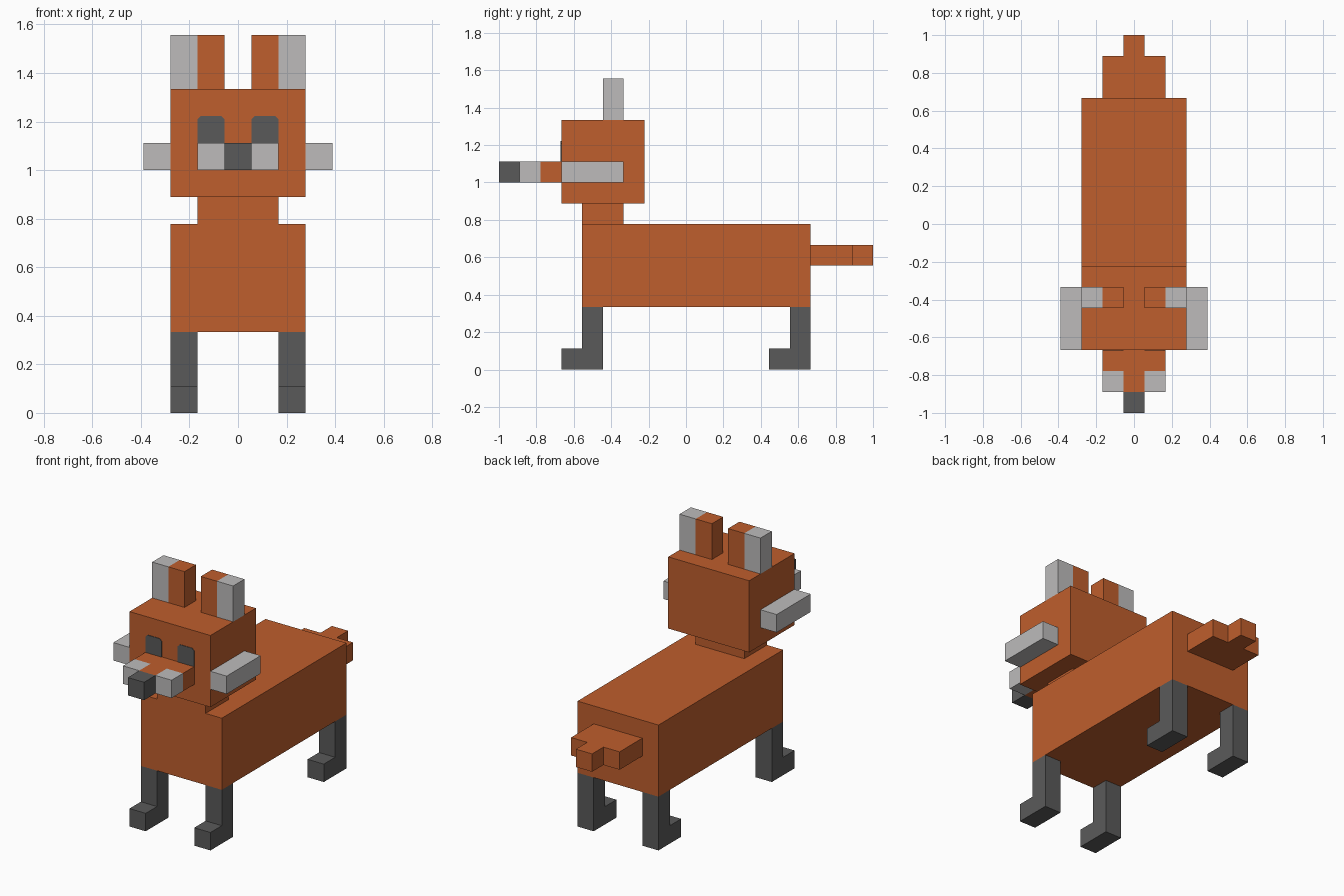
import bpy, bmesh
from mathutils import Vector

U = 1 / 9  # block size

cube = bpy.data.objects.get("Cube")
if cube:
    bpy.data.objects.remove(cube, do_unlink=True)


def material(name, rgb):
    m = bpy.data.materials.new(name)
    m.use_nodes = True
    m.diffuse_color = (*rgb, 1)
    m.node_tree.nodes["Principled BSDF"].inputs["Base Color"].default_value = (*rgb, 1)
    return m


ORANGE = material("orange_fur", (0.52, 0.112, 0.026))
GREY = material("light_grey_fur", (0.51, 0.50, 0.50))
DARK = material("dark_grey", (0.102, 0.102, 0.102))


def finish(name, bm, mats):
    bmesh.ops.recalc_face_normals(bm, faces=bm.faces)
    me = bpy.data.meshes.new(name)
    bm.to_mesh(me)
    bm.free()
    for m in mats:
        me.materials.append(m)
    ob = bpy.data.objects.new(name, me)
    bpy.context.collection.objects.link(ob)
    return ob


def box(name, lo, hi, mats, cuts=(), rule=None):
    """Box between two corners in blocks; cuts are (axis, position), rule picks a material."""
    bm = bmesh.new()
    bmesh.ops.create_cube(bm, size=1)
    for v in bm.verts:
        v.co = Vector([lo[i] if v.co[i] < 0 else hi[i] for i in range(3)])
    for axis, pos in cuts:
        normal = Vector([float(i == axis) for i in range(3)])
        bmesh.ops.bisect_plane(bm, geom=bm.verts[:] + bm.edges[:] + bm.faces[:],
                               plane_co=normal * pos, plane_no=normal)
    if rule:
        for f in bm.faces:
            f.material_index = rule(f.calc_center_median())
    bmesh.ops.scale(bm, vec=(U, U, U), verts=bm.verts)
    return finish(name, bm, mats)


def prism(name, points, axis, start, end, mat):
    """Flat profile in blocks, extruded along one axis."""
    bm = bmesh.new()
    verts = []
    for p in points:
        co = list(p)
        co.insert(axis, start)
        verts.append(bm.verts.new(Vector(co) * U))
    face = bm.faces.new(verts)
    new = bmesh.ops.extrude_face_region(bm, geom=[face])["geom"]
    step = Vector([(end - start) * U if i == axis else 0 for i in range(3)])
    bmesh.ops.translate(bm, vec=step, verts=[g for g in new if isinstance(g, bmesh.types.BMVert)])
    return finish(name, bm, [mat])


# Trunk, neck and head
box("body", (-2.5, -5, 3), (2.5, 6, 7), [ORANGE])
box("neck", (-1.5, -5, 7), (1.5, -3, 8), [ORANGE])
box("head", (-2.5, -6, 8), (2.5, -2, 12), [ORANGE])

# Snout with pale front corners, and nose
box("snout", (-1.5, -8, 9), (1.5, -6, 10), [ORANGE, GREY],
    cuts=[(0, -0.5), (0, 0.5), (1, -7)],
    rule=lambda c: int(abs(c.x) > 0.5 and c.y < -7))
box("nose", (-0.5, -9, 9), (0.5, -8, 10), [DARK])

# Stepped tail
prism("tail", [(-1.5, 6), (1.5, 6), (1.5, 8), (0.5, 8), (0.5, 9),
               (-0.5, 9), (-0.5, 8), (-1.5, 8)], 2, 5, 6, ORANGE)

# Paired parts
for side, s in (("left", 1), ("right", -1)):
    def span(a, b):
        return sorted((s * a, s * b))

    x0, x1 = span(0.5, 2.5)
    box(side + "_ear", (x0, -4, 12), (x1, -3, 14), [ORANGE, GREY],
        cuts=[(0, s * 1.5)], rule=lambda c: int(abs(c.x) > 1.5))

    x0, x1 = span(2.5, 3.5)
    box(side + "_cheek_tuft", (x0, -6, 9), (x1, -3, 10), [GREY])

    # Eye plate with clipped top corners
    x0, x1 = span(0.5, 1.5)
    prism(side + "_eye", [(x0, 10), (x1, 10), (x1, 10.88), (x1 - 0.12, 11),
                          (x0 + 0.12, 11), (x0, 10.88)], 1, -5.98, -6.03, DARK)

    # L-shaped legs with a forward foot
    x0, x1 = span(1.5, 2.5)
    for end, y in (("front", -5), ("back", 5)):
        prism(f"{end}_{side}_leg", [(y - 1, 0), (y + 1, 0), (y + 1, 3),
                                    (y, 3), (y, 1), (y - 1, 1)], 0, x0, x1, DARK)
